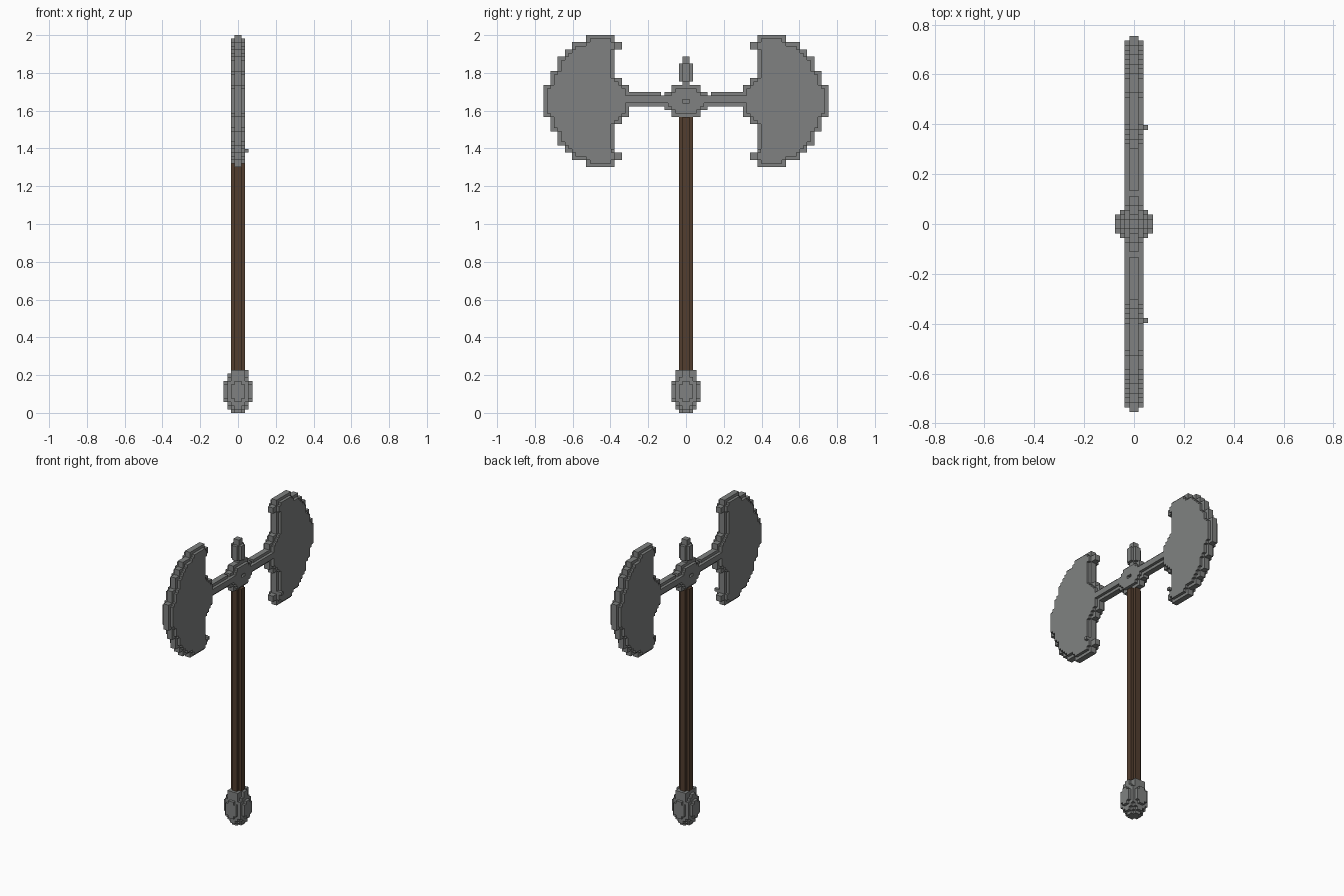
import bpy, bmesh, math
from mathutils import Vector

cube = bpy.data.objects.get("Cube")
if cube:
    bpy.data.objects.remove(cube, do_unlink=True)

V = 2 / 106      # edge of one block
MID = 87         # block row through the middle of the axe head


def material(name, rgb):
    m = bpy.data.materials.new(name)
    m.use_nodes = True
    m.diffuse_color = (*rgb, 1)
    m.node_tree.nodes["Principled BSDF"].inputs["Base Color"].default_value = (*rgb, 1)
    return m


STEEL = material("steel grey", (0.215, 0.222, 0.218))
WOOD = material("dark wood", (0.085, 0.048, 0.028))

# The six sides of a block: neighbour offset and its four corners
SIDES = [((1, 0, 0), [(1, 0, 0), (1, 1, 0), (1, 1, 1), (1, 0, 1)]),
         ((-1, 0, 0), [(0, 0, 0), (0, 0, 1), (0, 1, 1), (0, 1, 0)]),
         ((0, 1, 0), [(0, 1, 0), (0, 1, 1), (1, 1, 1), (1, 1, 0)]),
         ((0, -1, 0), [(0, 0, 0), (1, 0, 0), (1, 0, 1), (0, 0, 1)]),
         ((0, 0, 1), [(0, 0, 1), (1, 0, 1), (1, 1, 1), (0, 1, 1)]),
         ((0, 0, -1), [(0, 0, 0), (0, 1, 0), (1, 1, 0), (1, 0, 0)])]


def build(name, cells, mat, mirror=False):
    """Skin a set of blocks with their outer faces, joining flat areas."""
    bm = bmesh.new()
    for c in cells:
        for step, corners in SIDES:
            if tuple(a + b for a, b in zip(c, step)) not in cells:
                bm.faces.new([bm.verts.new((Vector(c) + Vector(p)) * V) for p in corners])
    bmesh.ops.remove_doubles(bm, verts=bm.verts, dist=V * 0.01)
    bmesh.ops.dissolve_limit(bm, angle_limit=math.radians(1), verts=bm.verts, edges=bm.edges)
    me = bpy.data.meshes.new(name)
    bm.to_mesh(me)
    bm.free()
    me.materials.append(mat)
    ob = bpy.data.objects.new(name, me)
    bpy.context.collection.objects.link(ob)
    if mirror:
        mod = ob.modifiers.new("other side", 'MIRROR')
        mod.use_axis = (False, True, False)
        mod.use_mirror_merge = False
    return ob


def box(hx, y0, y1, z0, z1):
    return {(x, y, z) for x in range(-hx, hx) for y in range(y0, y1) for z in range(z0, z1)}


def post(h, z0, z1):
    """Square post with its four corner columns notched away."""
    return box(h - 1, -h, h, z0, z1) | box(h, 1 - h, h - 1, z0, z1)


def layered(mask):
    """Plate two blocks thick, with a thicker body set one block inside its outline."""
    body = {(y, z) for y, z in mask
            if all(n in mask for n in ((y + 1, z), (y - 1, z), (y, z + 1), (y, z - 1)))}
    return ({(x, y, z) for x in (-1, 0) for y, z in mask}
            | {(x, y, z) for x in (-2, 1) for y, z in body})


def banded(bands):
    """Outline, symmetric about MID, from (furthest row, inner y, outer y)."""
    mask = set()
    for dz in range(bands[-1][0] + 1):
        y0, y1 = next((a, b) for top, a, b in bands if dz <= top)
        mask |= {(y, MID + s * dz) for y in range(y0, y1) for s in (-1, 1)}
    return mask


# Handle
build("handle", post(2, 12, 83), WOOD)

# Pommel: stepped ball with a collar
ball = {(x, y, z) for x in range(-4, 4) for y in range(-4, 4) for z in range(12)
        if ((x + .5) / 4.1) ** 2 + ((y + .5) / 4.1) ** 2 + ((z - 5.5) / 6.2) ** 2 <= 1}
build("pommel", ball | box(2, -3, 3, 10, 12) | {(2, y, z) for y in (-1, 0) for z in (10, 11)}, STEEL)

# Crescent blades with hooked tips, and a small stud on the lower hook
blade = layered(banded([(4, 16, 40), (6, 18, 38), (8, 20, 38), (12, 20, 36),
                        (14, 20, 34), (16, 18, 32), (18, 20, 28)]))
build("blade", blade, STEEL, mirror=True)
build("blade_stud", {(1, 20, 73), (2, 20, 73)}, STEEL, mirror=True)

# Arms joining the blades to the hub
arm = box(1, 7, 17, 86, 90) | box(2, 5, 17, 87, 89) | box(1, 5, 7, 86, 89)
build("arm", arm, STEEL, mirror=True)

# Hub with a small dent on each face
hub = layered(banded([(2, -6, 6), (4, -4, 4)]))
hub -= {(x, y, MID) for x in (-2, 1) for y in (-1, 0)}
build("hub", hub, STEEL)

# Top spike
build("spike", box(1, -1, 1, 92, 93) | post(2, 93, 98) | box(1, -1, 1, 98, 100), STEEL)
